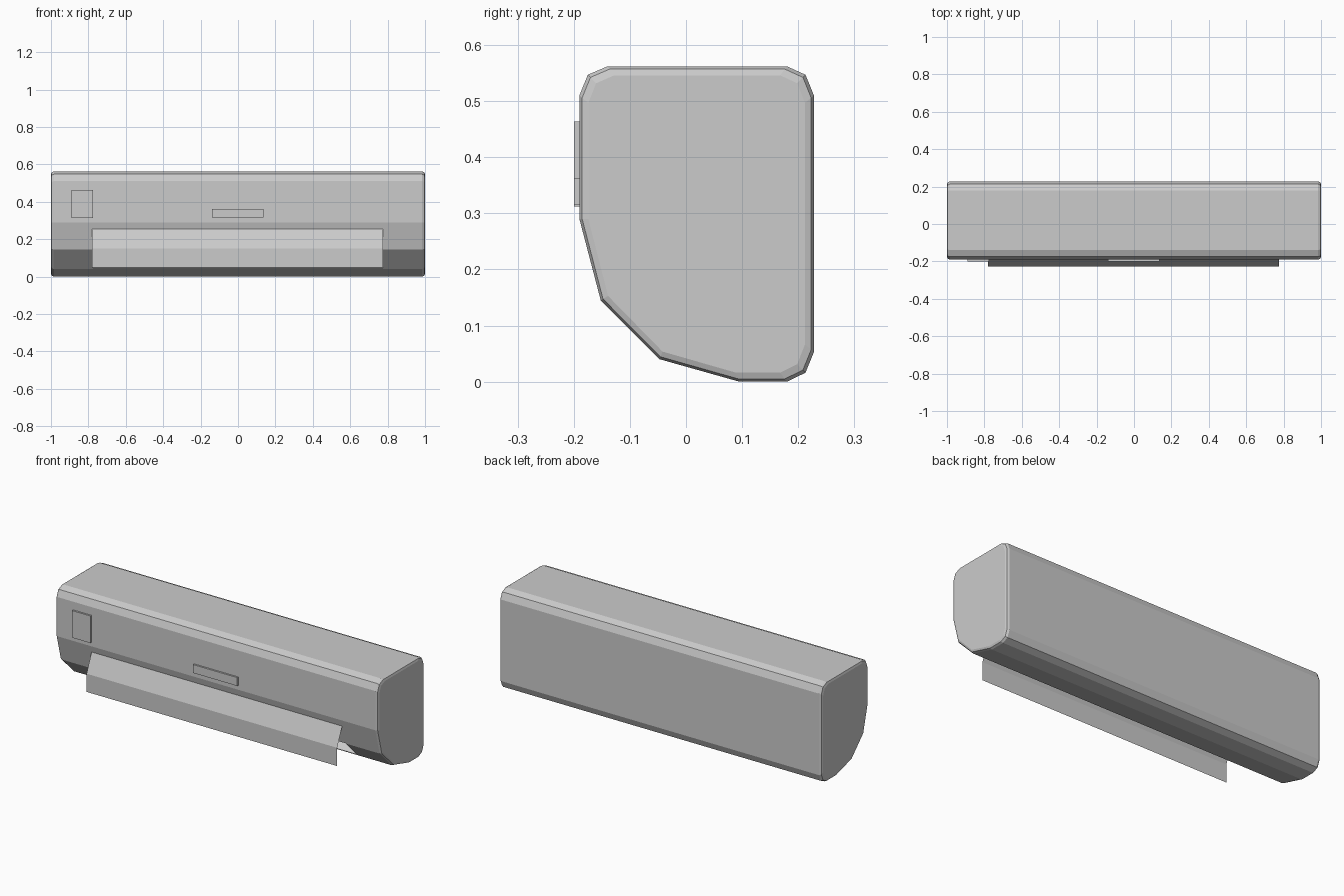
import bpy

cube = bpy.data.objects.get("Cube")
if cube:
    bpy.data.objects.remove(cube, do_unlink=True)

grey = bpy.data.materials.new("light_grey")
grey.use_nodes = True
colour = (0.6, 0.6, 0.6, 1)
grey.diffuse_color = colour
grey.node_tree.nodes["Principled BSDF"].inputs["Base Color"].default_value = colour


def make(name, verts, faces):
    mesh = bpy.data.meshes.new(name)
    mesh.from_pydata(verts, [], faces)
    mesh.materials.append(grey)
    ob = bpy.data.objects.new(name, mesh)
    bpy.context.collection.objects.link(ob)
    return ob


def loft(name, profile, sections, caps=True):
    """Sweep a (y, z) profile along x; each section is (x, inset)."""
    ys, zs = zip(*profile)
    cy, cz = (min(ys) + max(ys)) / 2, (min(zs) + max(zs)) / 2
    hy, hz = (max(ys) - min(ys)) / 2, (max(zs) - min(zs)) / 2
    verts = [(x, cy + (y - cy) * (1 - d / hy), cz + (z - cz) * (1 - d / hz))
             for x, d in sections for y, z in profile]
    n = len(profile)
    faces = [(s * n + i, s * n + (i + 1) % n,
              (s + 1) * n + (i + 1) % n, (s + 1) * n + i)
             for s in range(len(sections) - 1)
             for i in range(n if caps else n - 1)]
    if caps:
        faces += [tuple(reversed(range(n))),
                  tuple(range((len(sections) - 1) * n, len(sections) * n))]
    return make(name, verts, faces)


# Casing: chamfered cross-section with softened ends
casing_profile = [
    (-0.14, 0.562), (-0.175, 0.547), (-0.19, 0.51), (-0.19, 0.29),
    (-0.152, 0.145), (-0.047, 0.04), (0.095, 0), (0.18, 0),
    (0.213, 0.016), (0.228, 0.053), (0.228, 0.51), (0.213, 0.547),
    (0.18, 0.562)]
right_end = [(-1, 0.016), (-0.996, 0.005), (-0.985, 0)]
left_end = [(-x, d) for x, d in reversed(right_end)]
casing = loft("casing", casing_profile, right_end + left_end)

# Air outlet: recess cut into the lower front facet
outlet_profile = [(-0.2, 0.145), (-0.1, 0.03), (-0.055, 0.046),
                  (0.06, 0.14), (0, 0.22), (-0.14, 0.147)]
cutter = loft("outlet_cutter", outlet_profile, [(-0.775, 0), (0.775, 0)])
cutter.hide_render = True
cut = casing.modifiers.new("outlet", "BOOLEAN")
cut.operation = "DIFFERENCE"
cut.solver = "EXACT"
cut.object = cutter
bpy.context.view_layer.objects.active = casing
bpy.ops.object.modifier_apply(modifier=cut.name)
bpy.data.objects.remove(cutter, do_unlink=True)

# Outlet flap: thin folded sheet hanging in front of the recess
flap_profile = [(-0.184, 0.255), (-0.228, 0.15), (-0.228, 0.048)]
loft("outlet_flap", flap_profile, [(-0.78, 0), (0.775, 0)], caps=False)


# Raised plates on the front
def plate(name, x0, x1, z0, z1):
    rect = [(-0.2, z1), (-0.2, z0), (-0.188, z0), (-0.188, z1)]
    loft(name, rect, [(x0, 0), (x1, 0)])


plate("display_panel", -0.89, -0.775, 0.312, 0.464)
plate("front_badge_plate", -0.14, 0.135, 0.315, 0.362)
